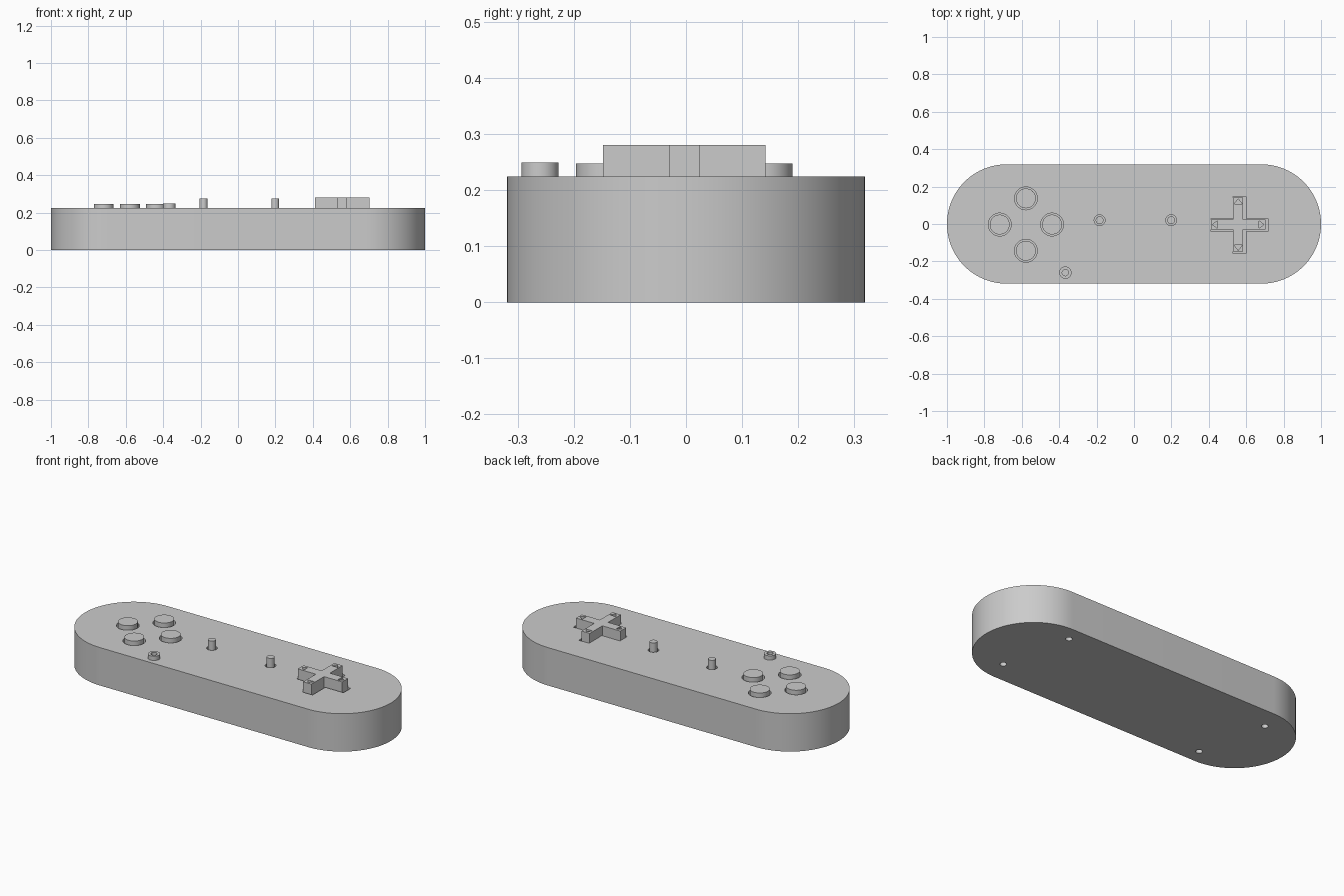
import bpy, bmesh, math
from mathutils import Vector

cube = bpy.data.objects.get("Cube")
if cube:
    bpy.data.objects.remove(cube, do_unlink=True)

grey = bpy.data.materials.new("plain grey plastic")
grey.use_nodes = True
COLOUR = (0.6, 0.6, 0.6, 1)
grey.diffuse_color = COLOUR
grey.node_tree.nodes["Principled BSDF"].inputs["Base Color"].default_value = COLOUR

TOP = 0.224      # top of the case
FLOOR = 0.12     # bottom of the wells in the case


def circle(cx, cy, r, n=48):
    return [(cx + r * math.cos(2 * math.pi * i / n),
             cy + r * math.sin(2 * math.pi * i / n)) for i in range(n)]


def prisms(name, outlines, z0, z1):
    """Extrude one or more counter-clockwise outlines into one object."""
    bm = bmesh.new()
    for pts in outlines:
        face = bm.faces.new([bm.verts.new((x, y, z0)) for x, y in pts])
        new = bmesh.ops.extrude_face_region(bm, geom=[face])["geom"]
        verts = [v for v in new if isinstance(v, bmesh.types.BMVert)]
        bmesh.ops.translate(bm, verts=verts, vec=(0, 0, z1 - z0))
    bmesh.ops.recalc_face_normals(bm, faces=bm.faces)
    mesh = bpy.data.meshes.new(name)
    bm.to_mesh(mesh)
    bm.free()
    mesh.materials.append(grey)
    ob = bpy.data.objects.new(name, mesh)
    bpy.context.collection.objects.link(ob)
    return ob


def cut(ob, cutter):
    cutter.hide_render = True
    cutter.hide_set(True)
    cutter.display_type = 'WIRE'
    mod = ob.modifiers.new("cut", 'BOOLEAN')
    mod.operation = 'DIFFERENCE'
    mod.solver = 'EXACT'
    mod.object = cutter


def smooth(ob):
    bpy.ops.object.select_all(action='DESELECT')
    ob.select_set(True)
    bpy.context.view_layer.objects.active = ob
    bpy.ops.object.shade_smooth_by_angle(angle=math.radians(30))


def plus(cx, cy, reach, half):
    """Outline of a cross, quarter by quarter."""
    pts = []
    for q in range(4):
        c, s = round(math.cos(q * math.pi / 2)), round(math.sin(q * math.pi / 2))
        for x, y in ((reach, -half), (reach, half), (half, half)):
            pts.append((cx + c * x - s * y, cy + s * x + c * y))
    return pts


# Case: a long slab with round ends
R, MID, N = 0.319, 0.681, 48
outline = []
for side, start in ((1, -math.pi / 2), (-1, math.pi / 2)):
    for i in range(N + 1):
        a = start + math.pi * i / N
        outline.append((side * MID + R * math.cos(a), R * math.sin(a)))
case = prisms("case", [outline], 0, TOP)

# Layout of the controls
BX, BY, STEP = -0.578, -0.003, 0.14
buttons = {"back_button": (BX, BY + STEP), "front_button": (BX, BY - STEP),
           "right_button": (BX - STEP, BY), "left_button": (BX + STEP, BY)}
pins = {"right_pin": (-0.184, 0.02), "left_pin": (0.199, 0.02)}
PX, PY = 0.557, -0.003
RING = (-0.367, -0.26)

# Wells around the controls, and screw holes underneath
wells = [circle(x, y, 0.061) for x, y in buttons.values()]
wells += [circle(x, y, 0.029) for x, y in pins.values()]
wells.append(plus(PX + 0.007, PY - 0.002, 0.153, 0.034))
wells.append(circle(*RING, 0.017))
cut(case, prisms("well_cutter", wells, FLOOR, TOP + 0.1))
screws = [circle(s * x, s * y, 0.018, 24)
          for s in (1, -1) for x, y in ((0.727, -0.19), (0.634, 0.23))]
cut(case, prisms("screw_hole_cutter", screws, -0.05, 0.1))
smooth(case)

# Round buttons and thin pins
for name, (x, y) in buttons.items():
    smooth(prisms(name, [circle(x, y, 0.053)], FLOOR, 0.247))
for name, (x, y) in pins.items():
    smooth(prisms(name, [circle(x, y, 0.021, 32)], FLOOR, 0.275))

# Small collar near the front edge
collar = prisms("collar", [circle(*RING, 0.033)], TOP - 0.01, 0.249)
cut(collar, prisms("collar_cutter", [circle(*RING, 0.017)], 0.1, 0.3))
smooth(collar)

# Cross-shaped direction pad with a sunken arrow on each arm
pad = prisms("direction_pad", [plus(PX, PY, 0.145, 0.027)], FLOOR, 0.28)
arrows = []
for q in range(4):
    d = Vector((math.cos(q * math.pi / 2), math.sin(q * math.pi / 2)))
    n = Vector((-d.y, d.x))
    c = Vector((PX, PY))
    arrows.append([tuple(c + d * u + n * v)
                   for u, v in ((0.138, 0), (0.11, 0.021), (0.11, -0.021))])
cut(pad, prisms("arrow_cutter", arrows, 0.26, 0.3))
